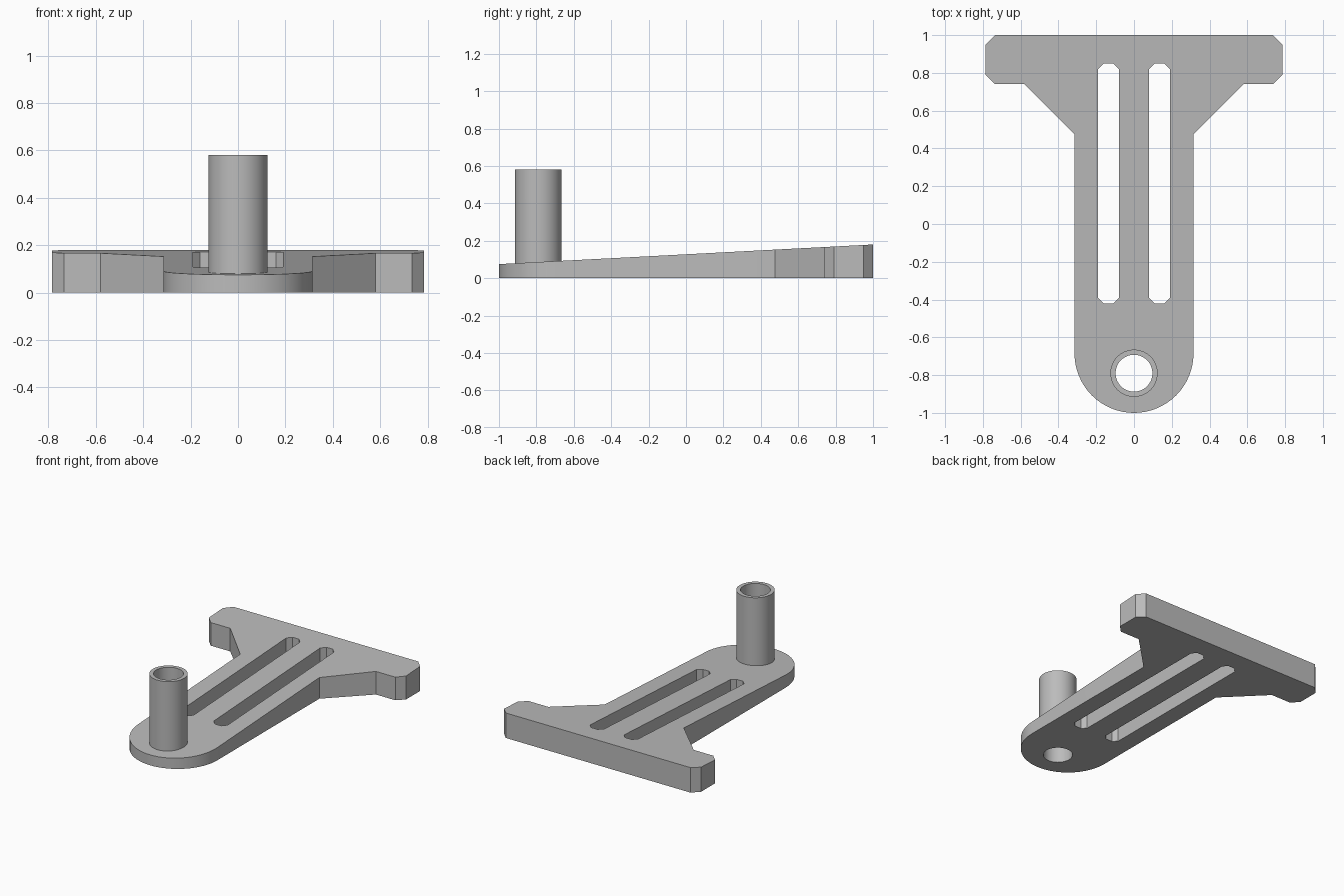
import bpy, bmesh
from math import pi, sin, cos

if "Cube" in bpy.data.objects:
    bpy.data.objects.remove(bpy.data.objects["Cube"])

END_Y, END_R = -0.685, 0.315
TUBE_Y, TUBE_R, BORE_R, TUBE_TOP = -0.79, 0.125, 0.0975, 0.58
SEGS = 64

grey = bpy.data.materials.new("plain grey")
grey.use_nodes = True
colour = (0.5, 0.5, 0.5, 1)
grey.diffuse_color = colour
grey.node_tree.nodes["Principled BSDF"].inputs["Base Color"].default_value = colour


def slope(y):
    """Height of the wedge's top at depth y."""
    return 0.1275 + 0.0525 * y


def arc(cy, r, start, end, n):
    return [(r * cos(start + (end - start) * i / n), cy + r * sin(start + (end - start) * i / n))
            for i in range(n)]


def finish(bm, name):
    bmesh.ops.recalc_face_normals(bm, faces=bm.faces)
    mesh = bpy.data.meshes.new(name)
    bm.to_mesh(mesh)
    bm.free()
    obj = bpy.data.objects.new(name, mesh)
    bpy.context.collection.objects.link(obj)
    mesh.materials.append(grey)
    bpy.ops.object.select_all(action='DESELECT')
    obj.select_set(True)
    bpy.context.view_layer.objects.active = obj
    bpy.ops.object.shade_smooth_by_angle(angle=pi / 9)
    return obj


# Outline: T-shaped head with clipped corners, gussets and a rounded foot
half = [(0.315, 0.475), (0.58, 0.74), (0.735, 0.74), (0.785, 0.79), (0.785, 0.95), (0.735, 1)]
outline = half + [(-x, y) for x, y in reversed(half)]
outline += arc(END_Y, END_R, pi, 2 * pi, SEGS // 2) + [(END_R, END_Y)]


def slot(side):
    """Long slot with clipped ends."""
    cx, w, flat, mid, long, straight = 0.135 * side, 0.055, 0.025, 0.215, 0.635, 0.605
    quarter = [(w, straight), (flat, long)]
    right = [(x, -y) for x, y in reversed(quarter)] + quarter
    return [(cx + x, mid + y) for x, y in right + [(-x, y) for x, y in reversed(right)]]


# Wedge plate: fill the outline around its holes, then raise the sloping top
bm = bmesh.new()
for loop in (outline, slot(-1), slot(1), arc(TUBE_Y, BORE_R, 0, 2 * pi, SEGS)):
    verts = [bm.verts.new((x, y, 0)) for x, y in loop]
    for a, b in zip(verts, verts[1:] + verts[:1]):
        bm.edges.new((a, b))
bmesh.ops.triangle_fill(bm, use_beauty=True, use_dissolve=False, edges=bm.edges[:])
raised = bmesh.ops.extrude_face_region(bm, geom=bm.faces[:], use_keep_orig=True)
for v in raised["geom"]:
    if isinstance(v, bmesh.types.BMVert):
        v.co.z = slope(v.co.y)
finish(bm, "wedge_plate")

# Tube: hollow post whose lower edge follows the sloping plate
bm = bmesh.new()
rings = []
for r, top in ((TUBE_R, False), (TUBE_R, True), (BORE_R, True), (BORE_R, False)):
    rings.append([bm.verts.new((x, y, TUBE_TOP if top else slope(y)))
                  for x, y in arc(TUBE_Y, r, 0, 2 * pi, SEGS)])
for lower, upper in zip(rings, rings[1:]):
    for i in range(SEGS):
        j = (i + 1) % SEGS
        bm.faces.new((lower[i], lower[j], upper[j], upper[i]))
finish(bm, "hollow_post")
